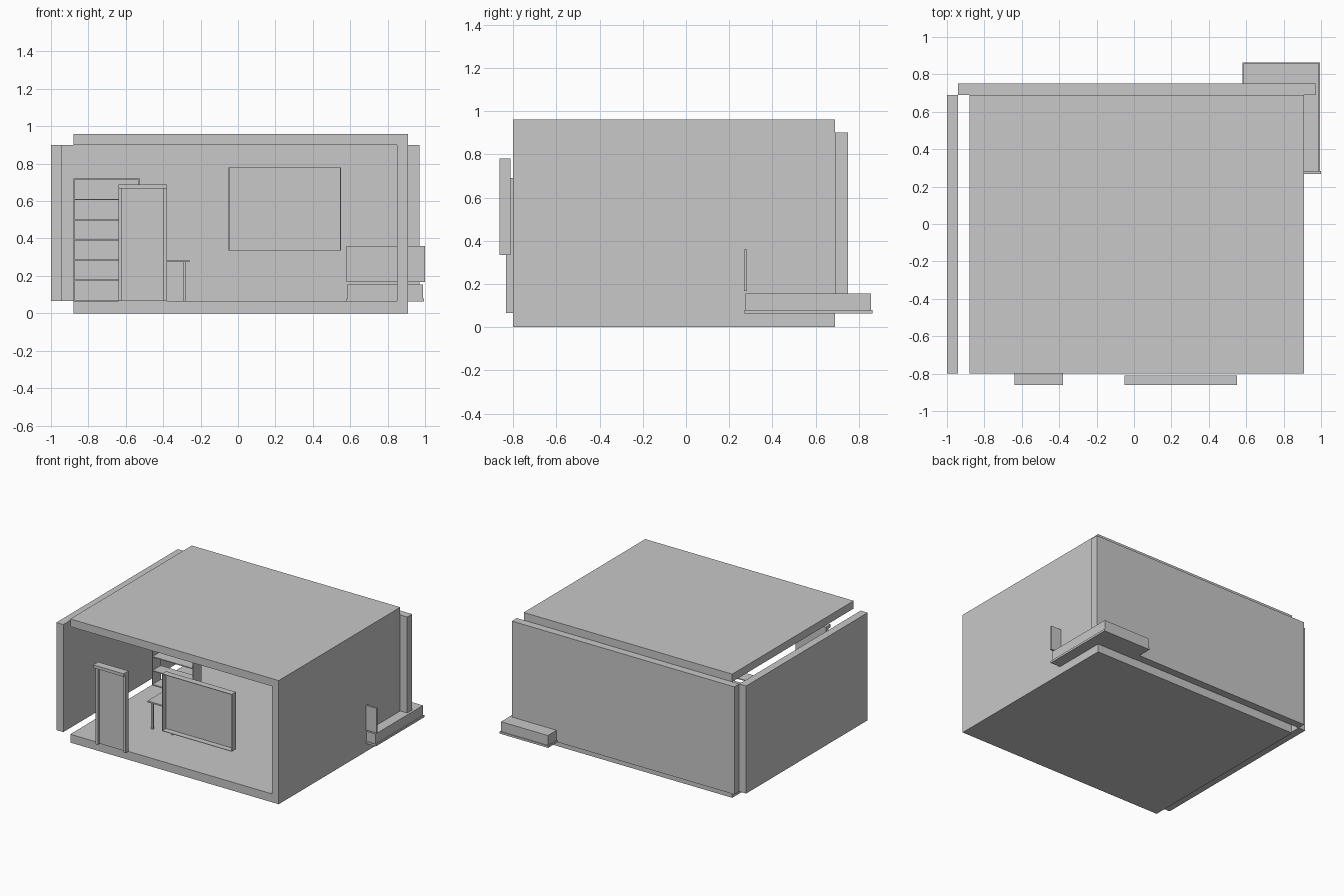
import bpy
import bmesh

cube = bpy.data.objects.get("Cube")
if cube:
    bpy.data.objects.remove(cube, do_unlink=True)

grey = bpy.data.materials.new("plain_grey")
grey.use_nodes = True
colour = (0.58, 0.58, 0.58, 1)
grey.diffuse_color = colour
grey.node_tree.nodes["Principled BSDF"].inputs["Base Color"].default_value = colour


def finish(name, bm):
    bmesh.ops.recalc_face_normals(bm, faces=bm.faces)
    mesh = bpy.data.meshes.new(name)
    bm.to_mesh(mesh)
    bm.free()
    mesh.materials.append(grey)
    obj = bpy.data.objects.new(name, mesh)
    bpy.context.collection.objects.link(obj)
    return obj


def boxes(name, *spans):
    """One object made of boxes, each given as x, y and z ranges."""
    bm = bmesh.new()
    for span in spans:
        verts = bmesh.ops.create_cube(bm, size=1)["verts"]
        for v in verts:
            for i, (low, high) in enumerate(span):
                v.co[i] = low + (v.co[i] + 0.5) * (high - low)
    return finish(name, bm)


FLOOR, CEILING = 0.065, 0.9
LEFT, RIGHT = -0.88, 0.91
FRONT, BACK = -0.8, 0.69

# Floor, side wall and roof as one bent section
section = [(LEFT, 0), (RIGHT, 0), (RIGHT, 0.96), (LEFT, 0.96),
           (LEFT, CEILING), (0.85, CEILING), (0.85, FLOOR), (LEFT, FLOOR)]
bm = bmesh.new()
face = bm.faces.new([bm.verts.new((x, FRONT, z)) for x, z in section])
grown = bmesh.ops.extrude_face_region(bm, geom=[face])["geom"]
for v in grown:
    if isinstance(v, bmesh.types.BMVert):
        v.co.y = BACK
bm.faces.new([v for v in face.verts]) if not face.is_valid else None
finish("floor_wall_and_roof", bm)

# Separate walls
height = (FLOOR, CEILING)
boxes("outer_side_wall", ((-1, -0.94), (FRONT, BACK), height))
boxes("back_wall", ((-0.94, 0.97), (BACK, 0.75), height))

# Door with frame
door_top = 0.69
jamb_y = (-0.834, FRONT)
boxes("door_frame",
      ((-0.64, -0.62), jamb_y, (FLOOR, door_top)),
      ((-0.4, -0.38), jamb_y, (FLOOR, door_top)),
      ((-0.64, -0.38), jamb_y, (0.667, door_top)),
      ((-0.64, -0.38), (-0.86, -0.834), (0.667, door_top)))
boxes("door_panel", ((-0.62, -0.4), (-0.81, FRONT), (FLOOR, 0.667)))

# Window: thin surround with a recessed pane
x0, x1, z0, z1, t = -0.05, 0.55, 0.335, 0.78, 0.004
depth = (-0.862, -0.811)
boxes("window_frame",
      ((x0, x0 + t), depth, (z0, z1)), ((x1 - t, x1), depth, (z0, z1)),
      ((x0, x1), depth, (z0, z0 + t)), ((x0, x1), depth, (z1 - t, z1)))
boxes("window_pane", ((x0 + t, x1 - t), (-0.817, -0.811), (z0 + t, z1 - t)))

# Bookcase
shelf_y = (0.2, 0.3)
sx0, sx1, board, top = -0.88, -0.525, 0.007, 0.72
boxes("bookcase_sides",
      ((sx0, sx0 + board), shelf_y, (FLOOR, top)),
      ((sx1 - board, sx1), shelf_y, (FLOOR, top)))
step = (top - board - FLOOR) / 6
boxes("bookcase_shelves",
      *[((sx0, sx1), shelf_y, (FLOOR + i * step, FLOOR + i * step + board))
        for i in range(7)])

# Table
boxes("table_top", ((-0.483, -0.26), (-0.42, -0.2), (0.274, 0.285)))
boxes("table_legs",
      *[((x, x + 0.015), (y, y + 0.015), (FLOOR, 0.274))
        for x in (-0.465, -0.295) for y in (-0.4, -0.235)])

# Bed
boxes("bed_base", ((0.58, 0.995), (0.27, 0.863), (0.063, 0.079)))
boxes("mattress", ((0.586, 0.988), (0.276, 0.857), (0.079, 0.155)))
boxes("headboard", ((0.58, 1.0), (0.268, 0.283), (0.168, 0.36)))
